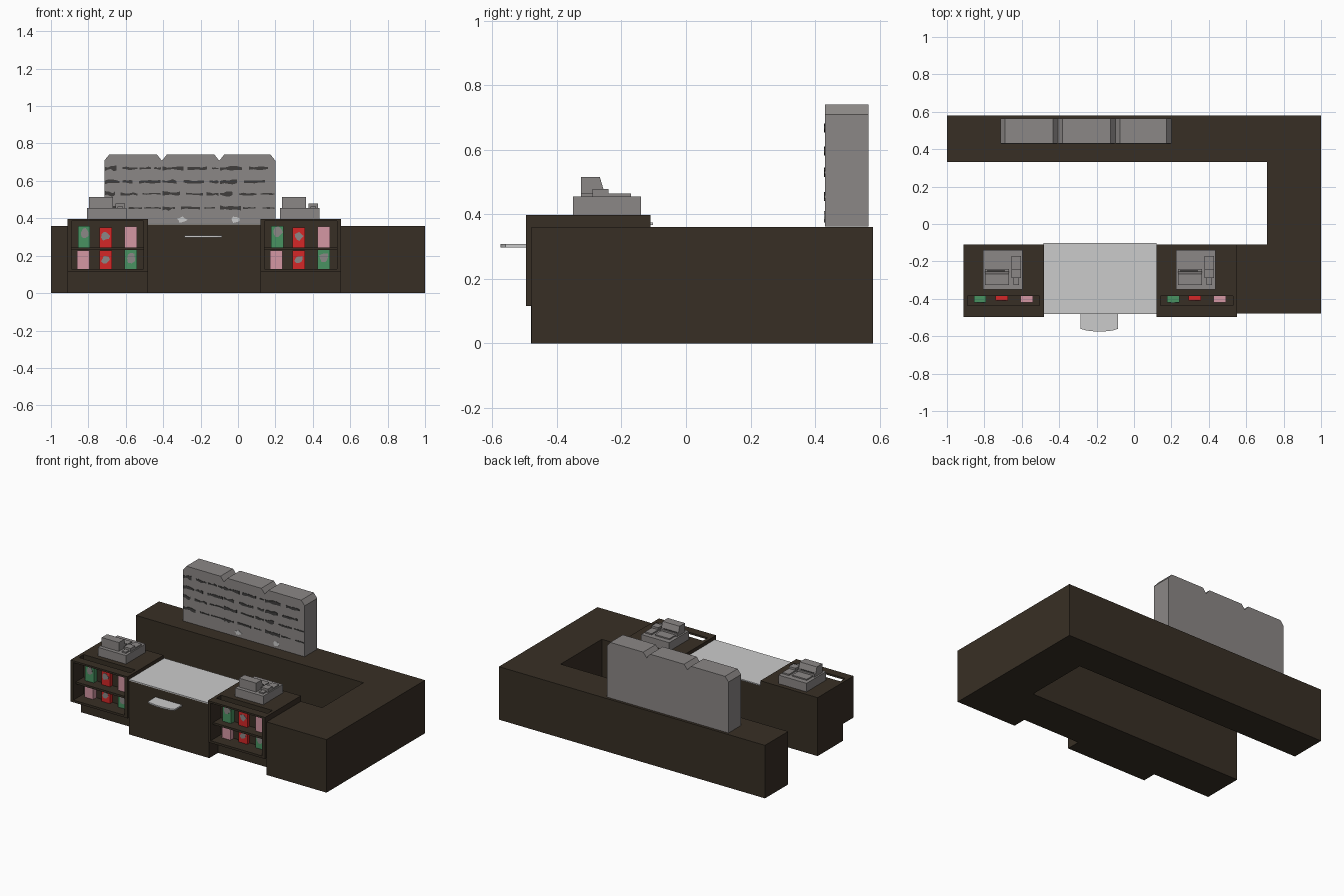
import bpy, bmesh, math, random

if "Cube" in bpy.data.objects:
    bpy.data.objects.remove(bpy.data.objects["Cube"])

random.seed(4)


def mat(name, col):
    m = bpy.data.materials.new(name)
    m.diffuse_color = (*col, 1)
    m.use_nodes = True
    m.node_tree.nodes["Principled BSDF"].inputs["Base Color"].default_value = m.diffuse_color
    return m


BROWN = mat("dark_wood", (0.039, 0.028, 0.018))
GREY = mat("warm_grey", (0.26, 0.245, 0.24))
WHITE = mat("pale_worktop", (0.60, 0.60, 0.60))
RED = mat("red_pack", (0.66, 0.02, 0.02))
GREEN = mat("green_pack", (0.065, 0.29, 0.12))
PINK = mat("pink_pack", (0.66, 0.31, 0.37))
DARK = mat("shadow_grey", (0.05, 0.048, 0.046))


def finish(name, bm, m):
    bmesh.ops.recalc_face_normals(bm, faces=bm.faces)
    me = bpy.data.meshes.new(name)
    bm.to_mesh(me)
    bm.free()
    me.materials.append(m)
    ob = bpy.data.objects.new(name, me)
    bpy.context.collection.objects.link(ob)
    return ob


def add_box(bm, x0, x1, y0, y1, z0, z1):
    r = bmesh.ops.create_cube(bm, size=1)
    for v in r["verts"]:
        v.co = ((x0 + x1) / 2 + v.co.x * (x1 - x0),
                (y0 + y1) / 2 + v.co.y * (y1 - y0),
                (z0 + z1) / 2 + v.co.z * (z1 - z0))


def boxes(name, m, *items):
    bm = bmesh.new()
    for b in items:
        add_box(bm, *b)
    return finish(name, bm, m)


def add_prism(bm, pts, a, b, axis):
    """Extrude a 2D outline from a to b along the given axis."""
    def place(p, t):
        return {"x": (t, p[0], p[1]), "y": (p[0], t, p[1]), "z": (p[0], p[1], t)}[axis]
    lo = [bm.verts.new(place(p, a)) for p in pts]
    hi = [bm.verts.new(place(p, b)) for p in pts]
    bm.faces.new(lo)
    bm.faces.new(hi)
    n = len(pts)
    for i in range(n):
        j = (i + 1) % n
        bm.faces.new((lo[i], lo[j], hi[j], hi[i]))


def prism(name, m, pts, a, b, axis):
    bm = bmesh.new()
    add_prism(bm, pts, a, b, axis)
    return finish(name, bm, m)


def blob(bm, cx, cz, rx, rz, y, n=9):
    """Irregular flat patch facing the front."""
    pts = []
    for i in range(n):
        a = 2 * math.pi * i / n
        k = random.uniform(0.55, 1)
        pts.append((cx + rx * k * math.cos(a), cz + rz * k * math.sin(a)))
    add_prism(bm, pts, y - 0.002, y + 0.001, "y")


# U-shaped counter
prism("counter", BROWN, [(-1, 0.58), (-1, 0.332), (0.71, 0.332), (0.71, -0.11),
                         (0.548, -0.11), (0.548, -0.478), (1, -0.478), (1, 0.58)],
      0, 0.36, "z")

# middle checkout desk, worktop and rounded tray
boxes("checkout_desk", BROWN, (-0.484, 0.12, -0.48, -0.11, 0, 0.366))
boxes("worktop", WHITE, (-0.484, 0.12, -0.482, -0.102, 0.366, 0.374))
tray = [(-0.285, -0.478), (-0.285, -0.56)]
tray += [(-0.185 + 0.1 * t / 4, -0.575 + 0.012 * (t / 4) ** 2) for t in range(-3, 4)]
tray += [(-0.085, -0.56), (-0.085, -0.478)]
prism("tray", WHITE, tray, 0.297, 0.307, "z")


def stand(side, dx):
    """Till stand: body, front display rack, packs and cash register."""
    L, R = -0.912 + dx, -0.482 + dx
    boxes(side + "_stand_body", BROWN, (L, R, -0.385, -0.11, 0, 0.397))
    boxes(side + "_display_rack", BROWN,
          (L, L + 0.022, -0.496, -0.385, 0.115, 0.397),
          (R - 0.022, R, -0.496, -0.385, 0.115, 0.397),
          (L + 0.022, R - 0.022, -0.496, -0.385, 0.115, 0.13),
          (L + 0.022, R - 0.022, -0.47, -0.385, 0.23, 0.244),
          (L + 0.022, R - 0.022, -0.496, -0.437, 0.385, 0.397))
    # packs on two shelves
    g = (-0.42, -0.385)
    r = (-0.41, -0.38)
    boxes(side + "_green_packs", GREEN, (dx - 0.856, dx - 0.79, *g, 0.244, 0.36),
          (dx - 0.606, dx - 0.54, *g, 0.13, 0.23))
    boxes(side + "_red_packs", RED, (dx - 0.74, dx - 0.675, *r, 0.244, 0.352),
          (dx - 0.74, dx - 0.675, *r, 0.13, 0.228))
    boxes(side + "_pink_packs", PINK, (dx - 0.606, dx - 0.54, *g, 0.244, 0.357),
          (dx - 0.86, dx - 0.795, *g, 0.13, 0.228))
    bm = bmesh.new()
    blob(bm, dx - 0.82, 0.325, 0.03, 0.034, -0.42)
    blob(bm, dx - 0.573, 0.192, 0.032, 0.036, -0.42)
    blob(bm, dx - 0.708, 0.305, 0.027, 0.03, -0.41)
    blob(bm, dx - 0.708, 0.18, 0.027, 0.028, -0.41)
    finish(side + "_pack_prints", bm, GREY)
    # cash register: base, monitor with sloped screen, keypad and card reader
    boxes(side + "_register_base", GREY, (dx - 0.808, dx - 0.597, -0.35, -0.14, 0.397, 0.455))
    prism(side + "_register_monitor", GREY,
          [(-0.325, 0.455), (-0.325, 0.515), (-0.267, 0.515), (-0.255, 0.475),
           (-0.24, 0.475), (-0.24, 0.455)], dx - 0.797, dx - 0.668, "x")
    boxes(side + "_register_keypad", GREY,
          (dx - 0.785, dx - 0.675, -0.24, -0.175, 0.455, 0.463))
    boxes(side + "_card_reader", GREY,
          (dx - 0.655, dx - 0.605, -0.255, -0.17, 0.455, 0.464),
          (dx - 0.645, dx - 0.615, -0.325, -0.255, 0.455, 0.464),
          (dx - 0.655, dx - 0.605, -0.29, -0.24, 0.455, 0.478))
    boxes(side + "_key_slot", DARK, (dx - 0.785, dx - 0.69, -0.254, -0.247, 0.474, 0.477))


stand("left", 0)
stand("right", 1.032)

# back wall cabinet with three chamfered bays
edges = [-0.715, -0.407, -0.1, 0.2]
outline = [(edges[0], 0.362)]
for a, b in zip(edges, edges[1:]):
    outline += [(a, 0.708), (a + 0.026, 0.74), (b - 0.026, 0.74)]
outline += [(edges[3], 0.708), (edges[3], 0.362)]
prism("back_cabinet", GREY, outline, 0.43, 0.565, "y")

# ragged dark shelf gaps on the cabinet front
bm = bmesh.new()
for a, b in zip(edges, edges[1:]):
    for z in (0.667, 0.595, 0.53, 0.455):
        x = a + 0.003
        while x < b - 0.03:
            w = min(random.uniform(0.05, 0.12), b - 0.004 - x)
            h = 0.015 if x < a + 0.02 else random.uniform(0.005, 0.011)
            top = [(x + w * t / 4, z + h * random.uniform(0.2, 1)) for t in range(5)]
            low = [(x + w * t / 4, z - h * random.uniform(0.2, 1)) for t in range(4, -1, -1)]
            add_prism(bm, top + low, 0.427, 0.431, "y")
            x += w + random.uniform(0.01, 0.04)
finish("cabinet_shelf_gaps", bm, DARK)

# pale labels low on the cabinet
bm = bmesh.new()
for cx in (-0.3, -0.01):
    blob(bm, cx, 0.392, 0.032, 0.02, 0.43)
finish("cabinet_labels", bm, WHITE)
